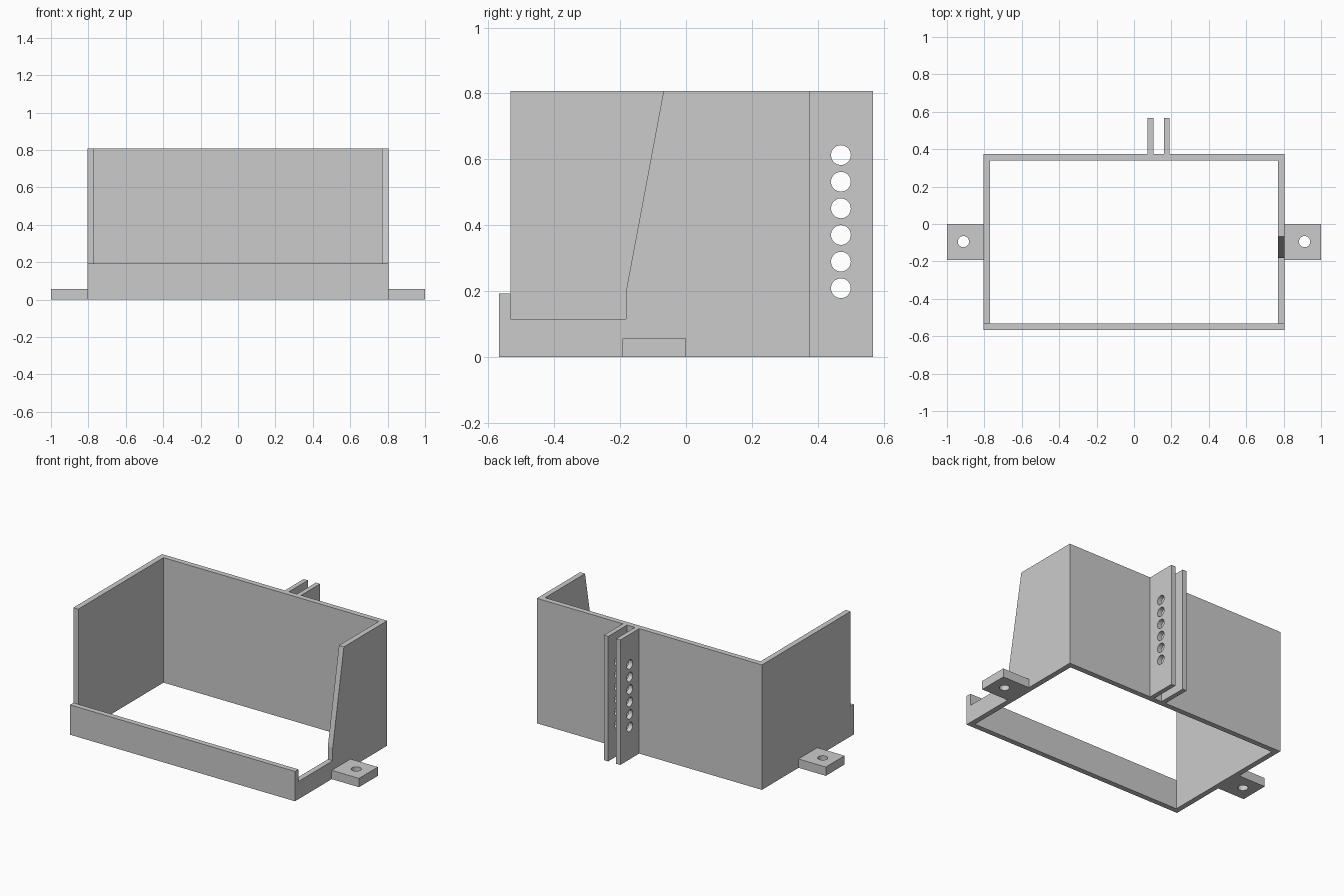
import bpy, bmesh
from mathutils import Vector, Matrix

if "Cube" in bpy.data.objects:
    bpy.data.objects.remove(bpy.data.objects["Cube"])

grey = bpy.data.materials.new("light_grey")
grey.diffuse_color = (0.6, 0.6, 0.6, 1)
grey.use_nodes = True
grey.node_tree.nodes["Principled BSDF"].inputs["Base Color"].default_value = grey.diffuse_color


def finish(name, bm):
    bmesh.ops.recalc_face_normals(bm, faces=bm.faces)
    mesh = bpy.data.meshes.new(name)
    bm.to_mesh(mesh)
    bm.free()
    mesh.materials.append(grey)
    obj = bpy.data.objects.new(name, mesh)
    bpy.context.collection.objects.link(obj)
    return obj


def prism(name, x0, x1, profile):
    """Extrude a (y, z) profile from x0 to x1."""
    bm = bmesh.new()
    face = bm.faces.new([bm.verts.new((x0, y, z)) for y, z in profile])
    new = bmesh.ops.extrude_face_region(bm, geom=[face])["geom"]
    verts = [v for v in new if isinstance(v, bmesh.types.BMVert)]
    bmesh.ops.translate(bm, verts=verts, vec=(x1 - x0, 0, 0))
    return finish(name, bm)


def box(name, x0, x1, y0, y1, z0, z1):
    return prism(name, x0, x1, [(y0, z0), (y1, z0), (y1, z1), (y0, z1)])


def drill(obj, centres, axis, radius=0.03):
    """Cut round holes through obj along an axis."""
    bm = bmesh.new()
    turn = Vector((0, 0, 1)).rotation_difference(Vector(axis)).to_matrix().to_4x4()
    for c in centres:
        bmesh.ops.create_cone(bm, cap_ends=True, segments=32, radius1=radius,
                              radius2=radius, depth=0.2,
                              matrix=Matrix.Translation(c) @ turn)
    cutter = finish(obj.name + "_hole_cutter", bm)
    mod = obj.modifiers.new("holes", "BOOLEAN")
    mod.operation, mod.solver, mod.object = "DIFFERENCE", "EXACT", cutter
    # bake the cut and drop the cutter
    deps = bpy.context.evaluated_depsgraph_get()
    mesh = bpy.data.meshes.new_from_object(obj.evaluated_get(deps))
    obj.modifiers.clear()
    obj.data = mesh
    bpy.data.objects.remove(cutter)


W, T, H = 0.805, 0.035, 0.808       # half width, wall thickness, height
FRONT, BACK, END = -0.567, 0.374, 0.567
FI, BI = FRONT + T, BACK - T        # inner faces of front and back walls

# Walls of the open frame
box("front_lip", -W, W, FRONT, FI, 0, 0.193)
box("back_wall", -W, W, BI, BACK, 0, H)
box("left_wall", -W, -W + T, FI, BI, 0, H)
prism("right_wall", W - T, W,
      [(FI, 0), (BI, 0), (BI, H), (-0.068, H), (-0.182, 0.2),
       (-0.182, 0.115), (FI, 0.115)])

# Screw tabs on both sides
for side, name in ((-1, "left_tab"), (1, "right_tab")):
    xs = sorted((side * W, side * 1.0))
    tab = box(name, *xs, -0.192, 0, 0, 0.057)
    drill(tab, [Vector((side * 0.912, -0.094, 0.03))], (0, 0, 1))

# Pair of perforated fins on the back
for x, name in ((0.073, "left_fin"), (0.16, "right_fin")):
    fin = box(name, x, x + 0.03, BACK, END, 0, H)
    holes = [Vector((x + 0.015, 0.47, 0.209 + 0.0808 * i)) for i in range(6)]
    drill(fin, holes, (1, 0, 0))
